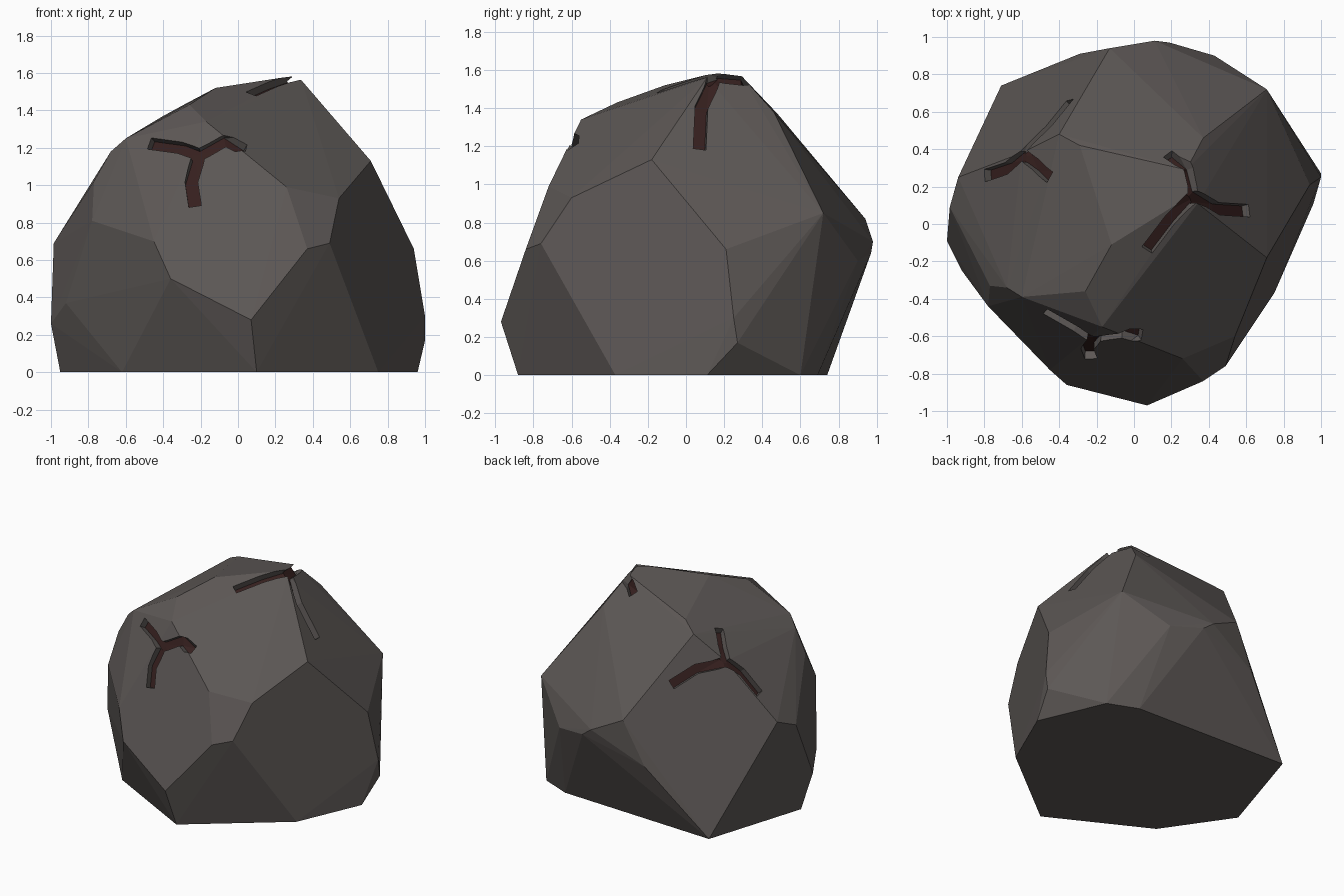
import bpy, bmesh, math
from mathutils import Vector
from mathutils.bvhtree import BVHTree

if "Cube" in bpy.data.objects:
    bpy.data.objects.remove(bpy.data.objects["Cube"])


def material(name, rgb):
    m = bpy.data.materials.new(name)
    m.diffuse_color = (*rgb, 1)
    m.use_nodes = True
    m.node_tree.nodes["Principled BSDF"].inputs["Base Color"].default_value = m.diffuse_color
    return m


STONE = material("warm grey stone", (0.108, 0.096, 0.091))
FLOOR = material("dark red crack", (0.036, 0.014, 0.013))

# Boulder corners, in rings from the ground up
CORNERS = [
    (.10, -.88, 0), (.75, -.37, 0), (.96, .11, 0), (.75, .60, 0),
    (.53, .69, 0), (-.71, .74, 0), (-.95, -.02, 0), (-.62, -.50, 0),
    (.07, -.97, .28), (1, .25, .30), (1, .27, .17), (-1, -.09, .26), (-.92, -.25, .37),
    (-.36, -.86, .50), (-.45, -.78, .70), (.37, -.84, .66), (.49, -.76, .69),
    (.94, .21, .66), (.43, .90, .60), (.19, .97, .64), (.11, .98, .70),
    (-.29, .91, .50), (-.985, .09, .69), (-.94, .25, .76), (-.78, -.44, .81),
    (-.13, .94, .82), (.71, .72, .85), (.54, -.60, .93), (.26, -.72, .99),
    (-.77, -.33, 1.02), (.58, .58, 1.04), (.71, -.18, 1.13), (-.68, -.34, 1.18),
    (0, -.60, 1.21), (-.60, -.39, 1.25), (-.60, .38, 1.18), (-.17, -.55, 1.34),
    (-.40, .48, 1.37), (.37, .46, 1.38), (-.29, .42, 1.43), (-.26, -.36, 1.43),
    (-.12, -.11, 1.52), (.34, .11, 1.56), (.30, .15, 1.585), (.28, .29, 1.57),
]

# Each crack: centre, then three arms of (bend, tip)
CRACKS = [
    ((.32, .15, 1.57), [((.30, .30, 1.55), (.18, .40, 1.50)),
                        ((.19, .02, 1.54), (.07, -.14, 1.49)),
                        ((.45, .08, 1.40), (.61, .07, 1.18))]),
    ((-.21, -.61, 1.16), [((-.31, -.56, 1.20), (-.48, -.48, 1.23)),
                          ((-.07, -.58, 1.23), (.05, -.60, 1.21)),
                          ((-.25, -.68, 1.02), (-.23, -.73, .89))]),
    ((-.60, .38, 1.18), [((-.46, .53, 1.14), (-.34, .66, 1.04)),
                         ((-.53, .32, 1.26), (-.44, .25, 1.32)),
                         ((-.70, .30, 1.10), (-.81, .26, .95))]),
]


def make_object(name, bm, mats):
    me = bpy.data.meshes.new(name)
    bm.to_mesh(me)
    bm.free()
    for m in mats:
        me.materials.append(m)
    ob = bpy.data.objects.new(name, me)
    bpy.context.collection.objects.link(ob)
    return ob


# Faceted boulder body
bm = bmesh.new()
for c in CORNERS:
    bm.verts.new(c)
bmesh.ops.convex_hull(bm, input=bm.verts[:])
loose = [v for v in bm.verts if not v.link_faces]
bmesh.ops.delete(bm, geom=loose, context='VERTS')
bmesh.ops.dissolve_limit(bm, angle_limit=math.radians(2), verts=bm.verts[:], edges=bm.edges[:])
bmesh.ops.recalc_face_normals(bm, faces=bm.faces[:])
surface = BVHTree.FromBMesh(bm)
boulder = make_object("boulder", bm, [STONE, FLOOR])


def on_surface(p):
    co, normal, _, _ = surface.find_nearest(Vector(p))
    return co, normal


def arm_cutter(path, normals, width=.068, depth=.045, above=.06):
    """Square channel along a bent path, with a red floor."""
    bm = bmesh.new()
    rings = []
    for i, (p, n) in enumerate(zip(path, normals)):
        along = path[min(i + 1, 2)] - path[max(i - 1, 0)]
        side = along.cross(n).normalized() * width / 2
        down, up = p - n * depth, p + n * above
        rings.append([bm.verts.new(v) for v in (down - side, down + side, up + side, up - side)])
    for a, b in zip(rings, rings[1:]):
        for k in range(4):
            j = (k + 1) % 4
            f = bm.faces.new((a[k], a[j], b[j], b[k]))
            f.material_index = 1 if k == 0 else 0
    bm.faces.new(rings[0])
    bm.faces.new(rings[-1])
    bmesh.ops.recalc_face_normals(bm, faces=bm.faces[:])
    bmesh.ops.triangulate(bm, faces=bm.faces[:])
    return make_object("crack_cutter", bm, [STONE, FLOOR])


# Carve the three branching cracks
bpy.context.view_layer.objects.active = boulder
for centre, arms in CRACKS:
    c, _ = on_surface(centre)
    bends = [on_surface(b) for b, _ in arms]
    c_normal = sum((n for _, n in bends), Vector((0, 0, 0))).normalized()
    for (bend, b_normal), (_, tip) in zip(bends, arms):
        t, t_normal = on_surface(tip)
        start = c - (bend - c).normalized() * .02
        cutter = arm_cutter([start, bend, t], [c_normal, b_normal, t_normal])
        cutter.hide_render = True
        mod = boulder.modifiers.new("crack", 'BOOLEAN')
        mod.operation = 'DIFFERENCE'
        mod.solver = 'EXACT'
        mod.material_mode = 'TRANSFER'
        mod.object = cutter
        bpy.ops.object.modifier_apply(modifier=mod.name)
        bpy.data.objects.remove(cutter)
